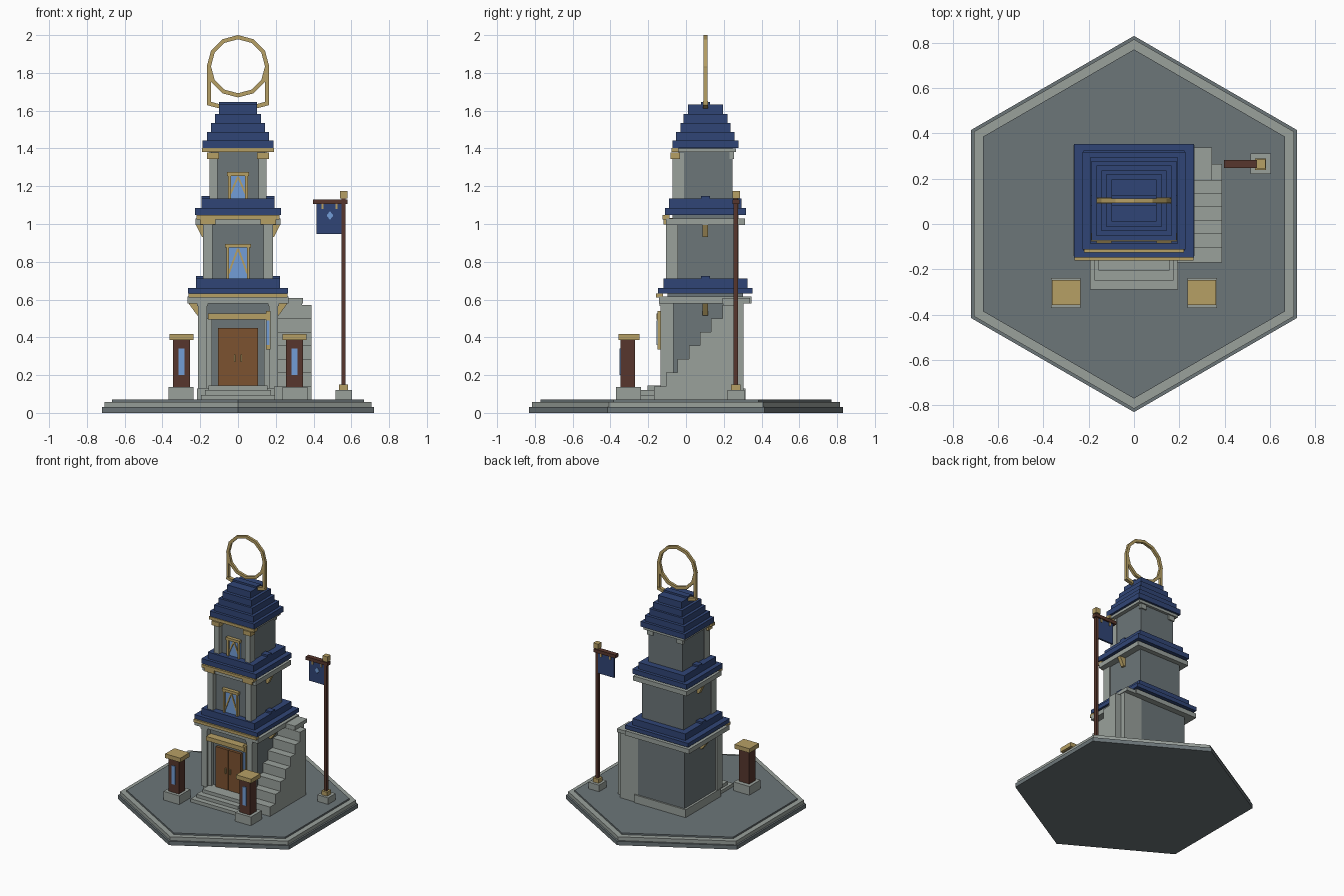
import bpy, bmesh, math
from mathutils import Vector

if "Cube" in bpy.data.objects:
    bpy.data.objects.remove(bpy.data.objects["Cube"])


def material(name, rgb):
    m = bpy.data.materials.new(name)
    m.diffuse_color = (*rgb, 1)
    m.use_nodes = True
    m.node_tree.nodes["Principled BSDF"].inputs["Base Color"].default_value = m.diffuse_color
    return m


STONE = material("slate_stone", (0.15, 0.18, 0.19))
TRIM = material("pale_stone", (0.32, 0.355, 0.33))
NAVY = material("navy_tile", (0.03, 0.06, 0.18))
GOLD = material("brass", (0.47, 0.35, 0.13))
DOOR = material("door_wood", (0.20, 0.085, 0.03))
WOOD = material("dark_wood", (0.095, 0.037, 0.026))
GLASS = material("blue_glass", (0.17, 0.34, 0.68))
CY = 0.103  # tower axis in y


def finish(name, bm, mat):
    bmesh.ops.recalc_face_normals(bm, faces=bm.faces)
    me = bpy.data.meshes.new(name)
    bm.to_mesh(me)
    bm.free()
    me.materials.append(mat)
    ob = bpy.data.objects.new(name, me)
    bpy.context.collection.objects.link(ob)
    return ob


def box(name, mat, x, y, z):
    """Box from (min, max) ranges."""
    bm = bmesh.new()
    bmesh.ops.create_cube(bm, size=1)
    for v in bm.verts:
        v.co = [r[0] if c < 0 else r[1] for c, r in zip(v.co, (x, y, z))]
    return finish(name, bm, mat)


def pair(name, mat, x, y, z):
    """The same box on the right and the left."""
    box("right_" + name, mat, x, y, z)
    box("left_" + name, mat, (-x[1], -x[0]), y, z)


def slab(name, mat, hx, hy, z):
    return box(name, mat, (-hx, hx), (CY - hy, CY + hy), z)


def prism(name, mat, pts, y0, y1):
    """Extrude an xz outline along y."""
    bm = bmesh.new()
    f = bm.faces.new([bm.verts.new((x, y0, z)) for x, z in pts])
    r = bmesh.ops.extrude_face_region(bm, geom=[f])
    for v in r["geom"]:
        if isinstance(v, bmesh.types.BMVert):
            v.co.y = y1
    return finish(name, bm, mat)


def bar(name, mat, a, b, width, y0, y1):
    """Straight bar between two xz points."""
    a, b = Vector(a), Vector(b)
    d = (b - a).normalized() * width / 2
    n = Vector((-d.y, d.x))
    return prism(name, mat, [a + n, b + n, b - n, a - n], y0, y1)


def hexagon(name, mat, r, z0, z1):
    bm = bmesh.new()
    lo, hi = [[bm.verts.new((r * math.sin(i * math.pi / 3), r * math.cos(i * math.pi / 3), z))
               for i in range(6)] for z in (z0, z1)]
    bm.faces.new(lo)
    bm.faces.new(hi)
    for i in range(6):
        j = (i + 1) % 6
        bm.faces.new((lo[i], lo[j], hi[j], hi[i]))
    finish(name, bm, mat)


# Hexagonal terrace
hexagon("terrace_foot", STONE, 0.83, 0, 0.03)
hexagon("terrace_rim", TRIM, 0.815, 0.03, 0.058)
hexagon("terrace_floor", STONE, 0.77, 0.058, 0.07)

# Tower storeys: walls, corner pilasters, cornices, brass front strips
slab("plinth", TRIM, 0.217, 0.212, (0.07, 0.13))
storeys = [  # wall half width, post inner/outer x, front y, z range, cornice half x/y
    (0.20, 0.165, 0.213, -0.135, 0.13, 0.635, 0.268, 0.245),
    (0.175, 0.135, 0.185, -0.105, 0.70, 1.05, 0.225, 0.21),
    (0.143, 0.108, 0.15, -0.072, 1.12, 1.405, 0.172, 0.162)]
for i, (h, xi, xo, fy, z0, z1, cx, cy) in enumerate(storeys, 1):
    slab(f"wall_{i}", STONE, h, h, (z0, z1))
    pair(f"pilaster_{i}", TRIM, (xi, xo), (fy, CY - h + 0.03), (z0, z1 - 0.03))
    slab(f"cornice_{i}", TRIM, cx, cy, ((z1 - 0.055, z1 - 0.02) if i < 3 else (1.38, 1.40)))
    fr = CY - cy - 0.018
    box(f"brass_strip_{i}", GOLD, (-cx + 0.005, cx - 0.005) if i < 3 else (-0.19, 0.19),
        (fr, CY - cy + 0.02), (z1 - 0.025, z1 - 0.003))
for i, x0, x1, fy, z in ((1, 0.16, 0.218, -0.14, 0.565), (2, 0.12, 0.2, -0.118, 0.998),
                         (3, 0.1, 0.165, -0.083, 1.345)):
    pair(f"capital_{i}", GOLD if i > 1 else TRIM, (x0, x1), (fy, fy + 0.05), (z, z + 0.033))
pair("rear_capital", TRIM, (0.10, 0.15), (0.23, 0.255), (1.345, 1.38))

# Side brackets under the two lower cornices
for i, (x0, x1, z0, z1) in enumerate(((0.2, 0.262, 0.515, 0.58), (0.175, 0.222, 0.93, 0.995)), 1):
    for s in (-1, 1):
        prism(f"bracket_{i}", GOLD, [(s * x0, z0), (s * (x0 + 0.015), z0), (s * x1, z1), (s * x0, z1)],
              CY - 0.015, CY + 0.013)

# Stepped tile roofs
roofs = {"lower_roof": [(0.265, 0.25, 0.632, 0.662), (0.222, 0.222, 0.662, 0.712)],
         "middle_roof": [(0.228, 0.215, 1.048, 1.085), (0.192, 0.192, 1.085, 1.135)],
         "top_roof": [(0.187, 0.175, 1.402, 1.442), (0.165, 0.155, 1.442, 1.487),
                      (0.143, 0.133, 1.487, 1.535), (0.122, 0.117, 1.535, 1.583),
                      (0.1, 0.093, 1.583, 1.633)]}
for name, layers in roofs.items():
    for i, (hx, hy, z0, z1) in enumerate(layers, 1):
        slab(f"{name}_{i}", NAVY, hx, hy, (z0, z1))
    slab(name + "_ridge", NAVY, hx, 0.024, (z1 - 0.01, z1 + 0.014))

# Roof hoop: twelve sided ring, uprights and slanted feet
bm = bmesh.new()
rings = []
for r, y in ((0.165, CY - 0.01), (0.165, CY + 0.01), (0.143, CY + 0.01), (0.143, CY - 0.01)):
    rings.append([bm.verts.new((r * math.sin(k * math.pi / 6), y, 1.835 + r * math.cos(k * math.pi / 6)))
                  for k in range(12)])
for a in range(4):
    for k in range(12):
        p, q, j = rings[a], rings[(a + 1) % 4], (k + 1) % 12
        bm.faces.new((p[k], p[j], q[j], q[k]))
finish("roof_hoop", bm, GOLD)
for s in (-1, 1):
    bar("hoop_upright", GOLD, (s * 0.153, 1.635), (s * 0.153, 1.84), 0.02, CY - 0.01, CY + 0.01)
    bar("hoop_foot", GOLD, (s * 0.162, 1.64), (s * 0.085, 1.62), 0.022, CY - 0.013, CY + 0.013)

# Entrance: steps, jambs, door leaves, handles, lintel, hanging plaque
for i, (hx, y, z) in enumerate(((0.195, -0.29, 0.095), (0.175, -0.25, 0.12), (0.157, -0.205, 0.145)), 1):
    box(f"entry_step_{i}", TRIM, (-hx, hx), (y, -0.09), (0.07, z))
pair("door_leaf", DOOR, (0.001, 0.105), (-0.118, -0.09), (0.14, 0.45))
pair("door_handle", GOLD, (0.014, 0.022), (-0.128, -0.11), (0.27, 0.31))
pair("door_jamb", TRIM, (0.137, 0.165), (-0.125, -0.09), (0.13, 0.5))
box("door_lintel", GOLD, (-0.16, 0.16), (-0.155, -0.09), (0.495, 0.527))
box("plaque_frame", GOLD, (0.147, 0.172), (-0.15, -0.13), (0.335, 0.54))
box("plaque_panel", GLASS, (0.152, 0.167), (-0.155, -0.145), (0.36, 0.49))

# Windows with brass frames and an inverted V of glazing bars
for i, (hx, z0, z1, y) in enumerate(((0.062, 0.712, 0.895, -0.072), (0.052, 1.135, 1.275, -0.04)), 1):
    box(f"window_pane_{i}", GLASS, (-hx, hx), (y - 0.008, y + 0.01), (z0, z1 - 0.01))
    pair(f"window_side_{i}", GOLD, (hx - 0.014, hx), (y - 0.022, y), (z0, z1))
    box(f"window_head_{i}", GOLD, (-hx - 0.006, hx + 0.006), (y - 0.026, y), (z1 - 0.02, z1))
    for s in (-1, 1):
        bar(f"glazing_bar_{i}", GOLD, (0, z1 - 0.025), (s * (hx - 0.012), z0 + 0.025), 0.01, y - 0.014, y)

# Side staircase, rising toward the back, with a landing
starts = (-0.17, -0.105, -0.045, 0.015, 0.075, 0.133, 0.192, 0.265)
for i in range(7):
    box(f"stair_{i + 1}", TRIM, (0.19, 0.388), (starts[i], starts[i + 1]), (0.07, 0.141 + i * 0.0718))
box("landing_support", TRIM, (0.19, 0.34), (0.195, 0.305), (0.07, 0.582))
box("landing", TRIM, (0.19, 0.345), (0.192, 0.338), (0.58, 0.607))

# Lantern pillars beside the steps
pair("pillar_base", TRIM, (0.235, 0.367), (-0.37, -0.238), (0.07, 0.136))
pair("pillar_shaft", WOOD, (0.255, 0.343), (-0.347, -0.27), (0.136, 0.388))
pair("pillar_glass", GLASS, (0.284, 0.314), (-0.353, -0.34), (0.2, 0.34))
pair("pillar_cap", GOLD, (0.235, 0.362), (-0.358, -0.247), (0.386, 0.418))

# Banner post
box("post_base", TRIM, (0.515, 0.604), (0.22, 0.31), (0.07, 0.12))
box("post_foot", GOLD, (0.535, 0.583), (0.238, 0.288), (0.12, 0.15))
box("post_shaft", WOOD, (0.548, 0.57), (0.252, 0.275), (0.15, 1.14))
box("post_arm", WOOD, (0.397, 0.58), (0.247, 0.283), (1.105, 1.13))
box("post_finial", GOLD, (0.54, 0.58), (0.245, 0.285), (1.136, 1.176))
box("banner", NAVY, (0.415, 0.548), (0.258, 0.272), (0.948, 1.106))
for x in (0.447, 0.522):
    box("banner_clip", GOLD, (x - 0.006, x + 0.006), (0.252, 0.278), (1.08, 1.108))
prism("banner_diamond", GLASS, [(0.487, 1.022), (0.505, 1.045), (0.487, 1.068), (0.469, 1.045)], 0.254, 0.26)
